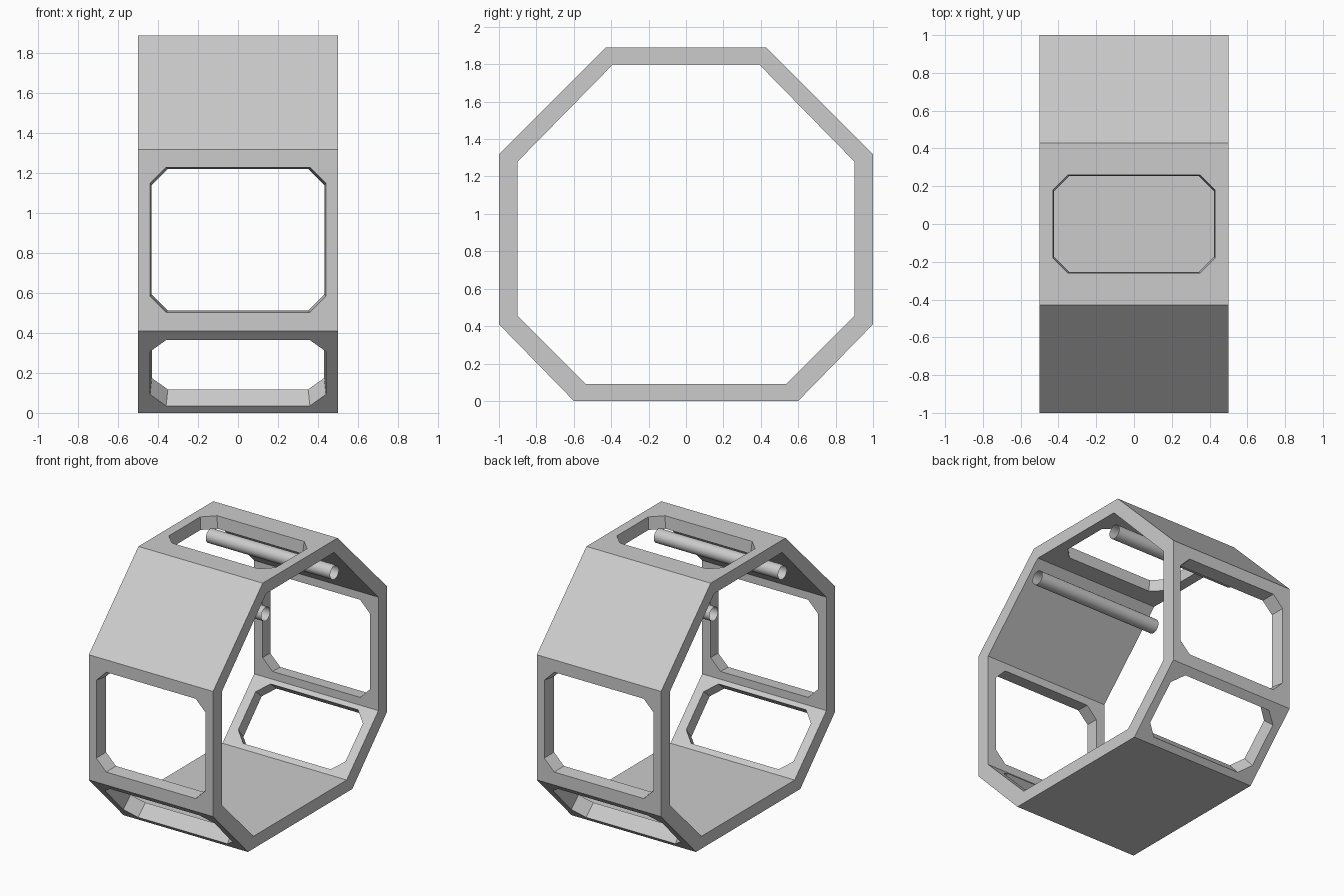
import bpy, bmesh, math
from mathutils import Vector

if "Cube" in bpy.data.objects:
    bpy.data.objects.remove(bpy.data.objects["Cube"])

HALF = 0.5  # half width along x


def new_object(name, bm):
    bmesh.ops.recalc_face_normals(bm, faces=bm.faces)
    mesh = bpy.data.meshes.new(name)
    bm.to_mesh(mesh)
    bm.free()
    obj = bpy.data.objects.new(name, mesh)
    bpy.context.collection.objects.link(obj)
    return obj


def mirror_profile(half):
    return half + [(-y, z) for y, z in reversed(half)]


# Octagonal ring frame
outer = mirror_profile([(0.6, 0), (1, 0.41), (1, 1.32), (0.43, 1.89)])
inner = mirror_profile([(0.535, 0.09), (0.9, 0.455), (0.9, 1.28), (0.39, 1.8)])
bm = bmesh.new()
loops = [[bm.verts.new((x, y, z)) for y, z in prof]
         for prof, x in ((outer, -HALF), (outer, HALF), (inner, HALF), (inner, -HALF))]
for a, b in zip(loops, loops[1:] + loops[:1]):
    for i in range(8):
        j = (i + 1) % 8
        bm.faces.new((a[i], a[j], b[j], b[i]))
frame = new_object("ring_frame", bm)


# Window cutter: chamfered rectangle, slightly narrower toward the inside
def window_cutter(name, centre, angle, half_x, half_t, chamfer=0.08):
    normal = Vector((0, math.cos(angle), math.sin(angle)))
    along = Vector((0, -math.sin(angle), math.cos(angle)))
    bm = bmesh.new()
    rings = []
    for depth in (-0.03, 0.15):
        hx, ht = half_x - 0.08 * depth, half_t - 0.08 * depth
        c = chamfer
        pts = [(hx, ht - c), (hx - c, ht), (c - hx, ht), (-hx, ht - c),
               (-hx, c - ht), (c - hx, -ht), (hx - c, -ht), (hx, c - ht)]
        rings.append([bm.verts.new(Vector(centre) - normal * depth
                                   + Vector((u, 0, 0)) + along * v) for u, v in pts])
    bm.faces.new(rings[0])
    bm.faces.new(rings[1])
    for i in range(8):
        j = (i + 1) % 8
        bm.faces.new((rings[0][i], rings[0][j], rings[1][j], rings[1][i]))
    cutter = new_object(name, bm)
    cutter.hide_render = True
    return cutter


# Windows in both walls, both lower slopes and the roof
cutters = [window_cutter("roof_window_cutter", (0, 0, 1.89), math.pi / 2, 0.43, 0.26)]
for s, side in ((-1, "front"), (1, "back")):
    wall_angle = 0 if s > 0 else math.pi
    slope_angle = math.atan2(-0.4, s * 0.41)
    cutters.append(window_cutter(side + "_wall_cutter", (0, s, 0.867),
                                 wall_angle, 0.44, 0.363))
    cutters.append(window_cutter(side + "_slope_cutter", (0, s * 0.795, 0.2),
                                 slope_angle, 0.44, 0.23))

bpy.context.view_layer.objects.active = frame
for cutter in cutters:
    mod = frame.modifiers.new(cutter.name, 'BOOLEAN')
    mod.operation = 'DIFFERENCE'
    mod.solver = 'EXACT'
    mod.object = cutter
    bpy.ops.object.modifier_apply(modifier=mod.name)
    bpy.data.objects.remove(cutter)

# Open tubes under the upper slopes
for s, side in ((-1, "front"), (1, "back")):
    bpy.ops.mesh.primitive_cylinder_add(vertices=32, radius=0.05, depth=2 * HALF,
                                        end_fill_type='NOTHING',
                                        location=(0, s * 0.395, 1.653),
                                        rotation=(0, math.pi / 2, 0))
    bpy.context.object.name = side + "_tube"
    bpy.ops.object.shade_smooth_by_angle()
